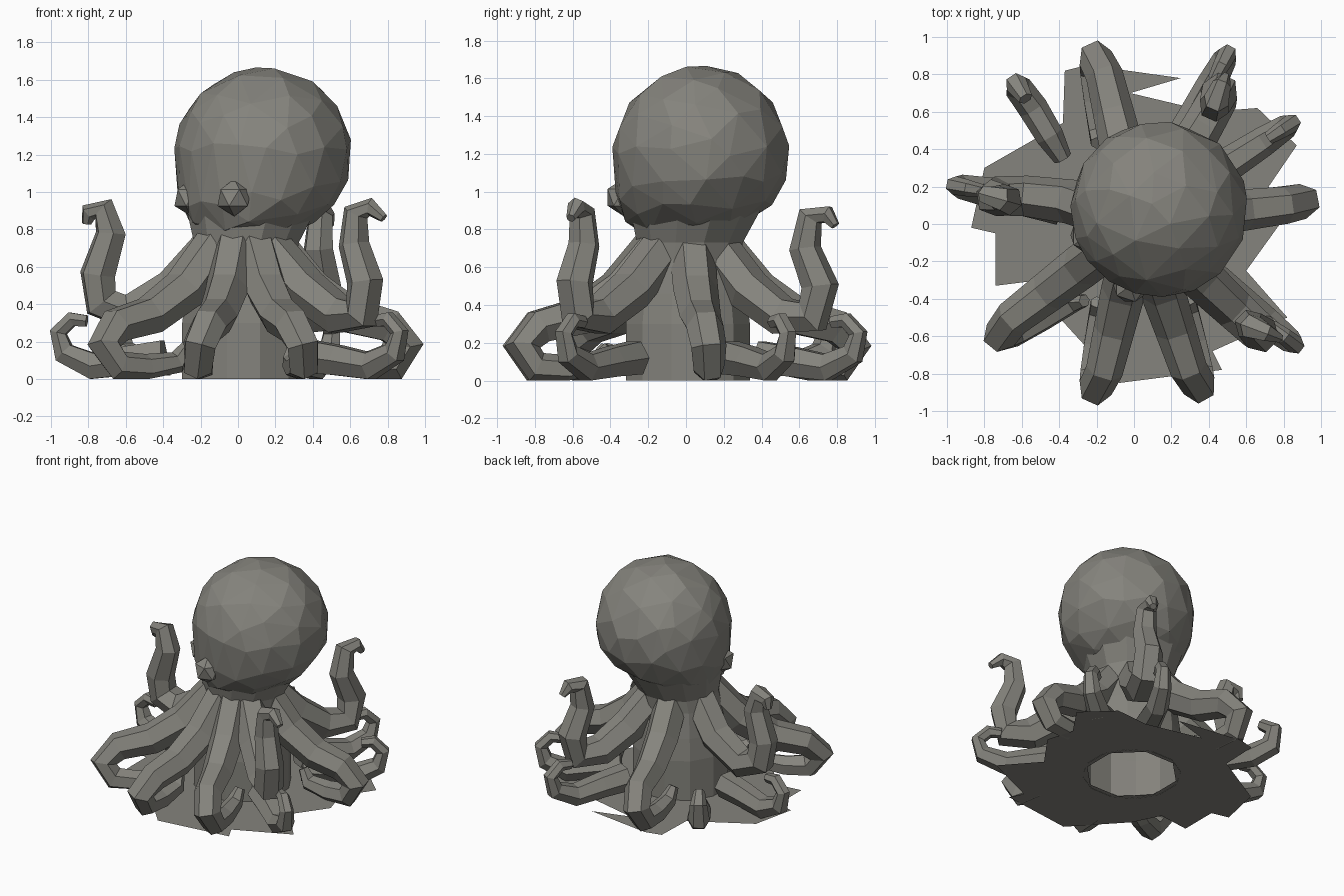
import bpy, bmesh, math
from mathutils import Vector

if "Cube" in bpy.data.objects:
    bpy.data.objects.remove(bpy.data.objects["Cube"])

CX, CY = 0.03, 0.01   # centre of the arm crown

skin = bpy.data.materials.new("dark_skin")
skin.diffuse_color = (0.235, 0.23, 0.205, 1)
skin.use_nodes = True
skin.node_tree.nodes["Principled BSDF"].inputs["Base Color"].default_value = skin.diffuse_color


def finish(name, bm):
    bmesh.ops.recalc_face_normals(bm, faces=bm.faces)
    me = bpy.data.meshes.new(name)
    bm.to_mesh(me)
    bm.free()
    me.materials.append(skin)
    ob = bpy.data.objects.new(name, me)
    bpy.context.collection.objects.link(ob)
    return ob


def bridge(bm, rings):
    for a, b in zip(rings, rings[1:]):
        n = len(a)
        for i in range(n):
            bm.faces.new((a[i], a[(i + 1) % n], b[(i + 1) % n], b[i]))


def tube(name, pts, radii, sides=6):
    """Faceted tapering tube along a path, kept above the ground."""
    pts = [Vector(p) for p in pts]
    bm = bmesh.new()
    rings, prev, u = [], None, None
    for i, p in enumerate(pts):
        t = (pts[min(i + 1, len(pts) - 1)] - pts[max(i - 1, 0)]).normalized()
        if prev is None:
            u = t.cross(Vector((0, 0, 1))).normalized()
        else:
            u = prev.rotation_difference(t) @ u
        w = t.cross(u)
        ring = []
        for k in range(sides):
            a = 2 * math.pi * k / sides
            co = p + (u * math.cos(a) + w * math.sin(a)) * radii[i]
            co.z = max(co.z, 0.0)
            ring.append(bm.verts.new(co))
        rings.append(ring)
        prev = t
    bridge(bm, rings)
    bm.faces.new(rings[0])
    bm.faces.new(rings[-1])
    return finish(name, bm)


# Head: irregularly faceted ball whose underside leans forward-left into the neck
bm = bmesh.new()
bmesh.ops.create_icosphere(bm, subdivisions=4, radius=1)
for v in bm.verts:
    t = max(0.0, -v.co.z)
    s = 1 + 0.12 * t * t
    v.co = Vector((0.135 + v.co.x * 0.472 * s - 0.11 * t * t,
                   0.08 + v.co.y * 0.466 * s - 0.11 * t * t,
                   1.195 + v.co.z * 0.47))
head = finish("head", bm)
dec = head.modifiers.new("facets", 'DECIMATE')
dec.ratio = 0.13

# Eyes: angular bumps on the lower front of the head
for name, loc in (("eye_right", (-0.02, -0.33, 0.97)), ("eye_left", (-0.25, -0.06, 0.97))):
    bm = bmesh.new()
    bmesh.ops.create_icosphere(bm, subdivisions=1, radius=0.1)
    for v in bm.verts:
        v.co = Vector(loc) + v.co
    finish(name, bm)

# Neck and body: one shell, open underneath
bm = bmesh.new()
rings = []
for x, y, r, z in ((0.07, 0.05, 0.355, 0.9), (0.045, 0.02, 0.29, 0.73), (CX, CY, 0.29, 0.64),
                   (CX, CY, 0.32, 0.46), (CX, CY, 0.34, 0.3), (CX, CY, 0.34, 0.0)):
    rings.append([bm.verts.new((x + r * math.cos(math.tau * (i + .5) / 12),
                                y + r * math.sin(math.tau * (i + .5) / 12), z)) for i in range(12)])
bridge(bm, rings)
finish("neck_and_body", bm)

# Base web: thin ragged sheet on the ground with an eight-sided hole
outline = [(-0.37, 0.82), (-0.25, 0.85), (0.25, 0.78), (-0.02, 0.7), (0.4, 0.6), (0.66, 0.62),
           (0.87, 0.42), (0.72, 0.2), (0.78, 0), (0.6, -0.25), (0.82, -0.5), (0.42, -0.68),
           (0.47, -0.78), (-0.08, -0.85), (-0.4, -0.5), (-0.5, -0.3), (-0.74, -0.33),
           (-0.74, -0.05), (-0.87, -0.02), (-0.8, 0.3), (-0.38, 0.54)]
hole = [(CX + 0.32 * math.cos(math.tau * (i + .5) / 8),
         CY + 0.32 * math.sin(math.tau * (i + .5) / 8)) for i in range(8)]
bm = bmesh.new()
edges = []
for loop in (outline, hole):
    vs = [bm.verts.new((x, y, 0.002)) for x, y in loop]
    edges += [bm.edges.new((vs[i], vs[(i + 1) % len(vs)])) for i in range(len(vs))]
bmesh.ops.triangle_fill(bm, use_beauty=True, edges=edges, normal=(0, 0, -1))
finish("base_web", bm)


# Resting arms: slope out, bend down to the ground and curl back under
def radial(tip, profile, side=0.0):
    d = Vector((tip[0] - CX, tip[1] - CY, 0))
    n = Vector((-d.y, d.x, 0)).normalized()
    last = len(profile) - 1
    return [Vector((CX, CY, z)) + d * r + n * side * (max(0, i - 3) / last)
            for i, (r, z) in enumerate(profile)]


rest = [(0.18, 0.71), (0.38, 0.48), (0.6, 0.34), (0.82, 0.285), (0.92, 0.18),
        (0.85, 0.07), (0.69, 0.06), (0.52, 0.09), (0.47, 0.18)]
rest_r = [0.12, 0.12, 0.11, 0.1, 0.095, 0.085, 0.075, 0.06, 0.035]
for name, tip, side in (("right_arm", (0.98, 0.12), 0.08), ("back_arm", (-0.2, 0.97), 0.2),
                        ("front_arm_a", (-0.2, -0.96), -0.2), ("front_arm_b", (0.35, -0.95), 0.2),
                        ("front_left_arm", (-0.8, -0.62), 0.25)):
    tube(name, radial(tip, rest, side), rest_r)

# Raised arms: slope out, then rise in an S with a hooked tip
raised_r = [0.12, 0.12, 0.11, 0.105, 0.1, 0.085, 0.07, 0.05, 0.025]
tube("left_raised_arm", [(-0.14, 0.05, 0.7), (-0.34, 0.12, 0.48), (-0.58, 0.15, 0.35),
                         (-0.73, 0.15, 0.41), (-0.75, 0.14, 0.56), (-0.68, 0.13, 0.78),
                         (-0.72, 0.14, 0.91), (-0.8, 0.16, 0.89), (-0.81, 0.17, 0.83)], raised_r)
tube("front_right_raised_arm", [(0.17, -0.12, 0.7), (0.36, -0.29, 0.48), (0.54, -0.46, 0.34),
                                (0.66, -0.57, 0.35), (0.68, -0.59, 0.52), (0.62, -0.54, 0.72),
                                (0.63, -0.55, 0.89), (0.71, -0.58, 0.92), (0.78, -0.61, 0.86)], raised_r)
tube("back_right_raised_arm", [(0.13, 0.16, 0.7), (0.25, 0.33, 0.48), (0.36, 0.51, 0.34),
                               (0.45, 0.67, 0.34), (0.46, 0.71, 0.5), (0.43, 0.63, 0.7),
                               (0.44, 0.66, 0.87), (0.47, 0.75, 0.88), (0.49, 0.79, 0.82)], raised_r)

# Low curled tips emerging from under the arms
low = [(0.42, 0.12), (0.6, 0.1), (0.8, 0.07), (0.95, 0.14), (0.98, 0.25), (0.91, 0.32), (0.83, 0.31)]
low_r = [0.1, 0.09, 0.08, 0.065, 0.05, 0.045, 0.035]
for name, tip in (("left_low_tip", (-0.98, 0.21)), ("front_right_low_tip", (0.88, -0.66)),
                  ("back_right_low_tip", (0.51, 0.93)), ("right_back_low_tip", (0.86, 0.55))):
    tube(name, radial(tip, low), low_r)
tube("back_left_low_tip", [(-0.38, 0.35, 0.06), (-0.45, 0.47, 0.09), (-0.54, 0.62, 0.09),
                           (-0.62, 0.73, 0.15), (-0.63, 0.75, 0.27), (-0.58, 0.67, 0.33)],
     [0.05, 0.075, 0.08, 0.075, 0.06, 0.04])
